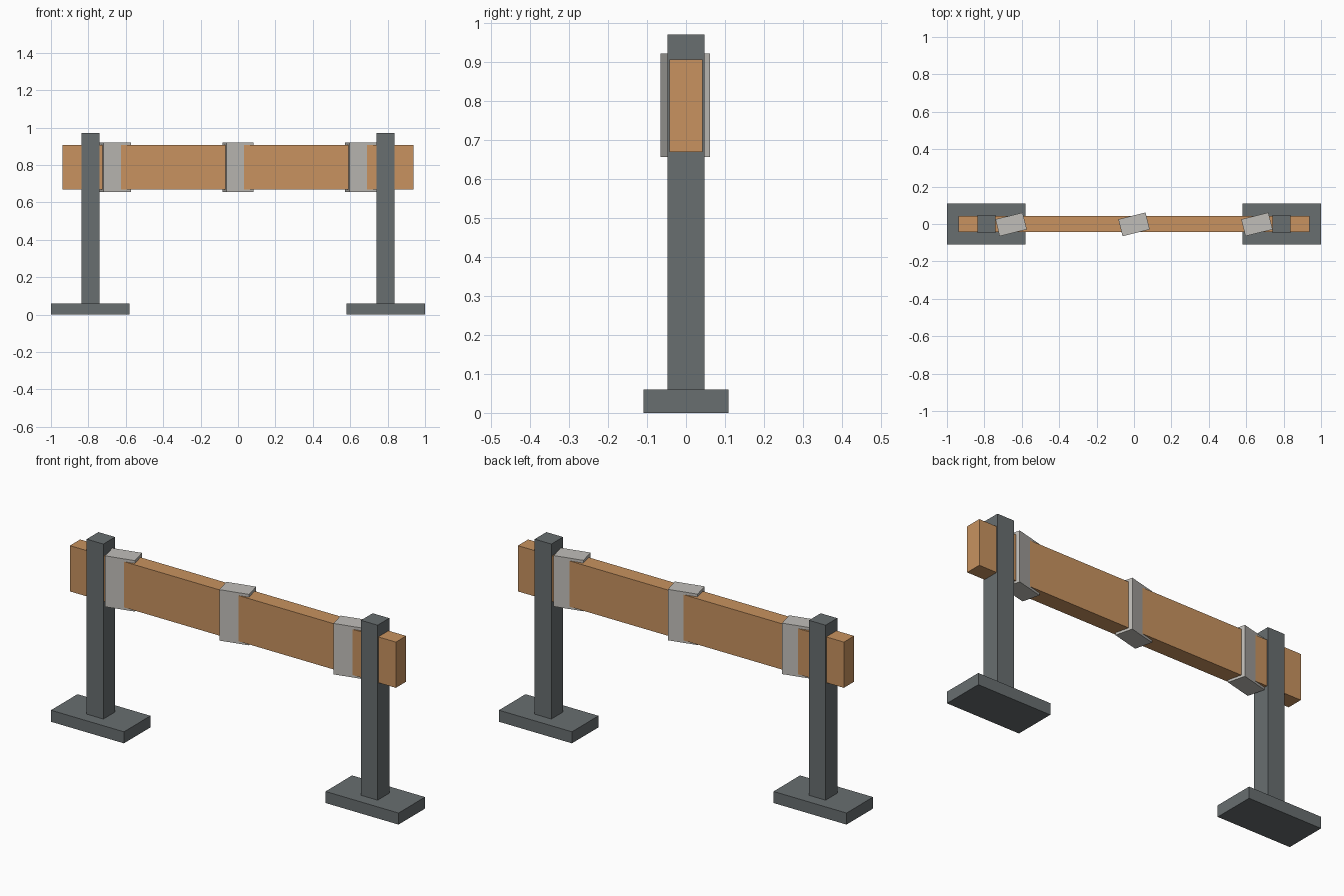
import bpy
import math

default = bpy.data.objects.get("Cube")
if default:
    bpy.data.objects.remove(default, do_unlink=True)


def make_material(name, color):
    mat = bpy.data.materials.new(name)
    mat.use_nodes = True
    rgba = (*color, 1)
    mat.diffuse_color = rgba
    mat.node_tree.nodes["Principled BSDF"].inputs["Base Color"].default_value = rgba
    return mat


def box(name, center, size, mat, turn=0):
    bpy.ops.mesh.primitive_cube_add(size=1, location=center)
    obj = bpy.context.object
    obj.name = name
    obj.scale = size
    bpy.ops.object.transform_apply(location=False, rotation=False, scale=True)
    obj.rotation_euler.z = turn
    obj.data.materials.append(mat)
    return obj


wood = make_material("orange wood", (0.58, 0.29, 0.115))
metal = make_material("dark grey metal", (0.138, 0.156, 0.162))
wrap = make_material("pale grey band", (0.53, 0.515, 0.485))

# Horizontal plank
box("plank", (0, 0, 0.788), (1.876, 0.084, 0.238), wood)

# Feet and uprights on both sides
for side, x in (("left", 1), ("right", -1)):
    box(side + "_foot", (x * 0.79, 0, 0.03), (0.42, 0.218, 0.06), metal)
    box(side + "_post", (x * 0.789, 0, 0.515), (0.096, 0.096, 0.91), metal)

# Slanted bands around the plank
for name, x in (("right", -0.657), ("middle", 0), ("left", 0.657)):
    box(name + "_band", (x, -0.002, 0.789), (0.15, 0.093, 0.265), wrap, math.radians(14))
